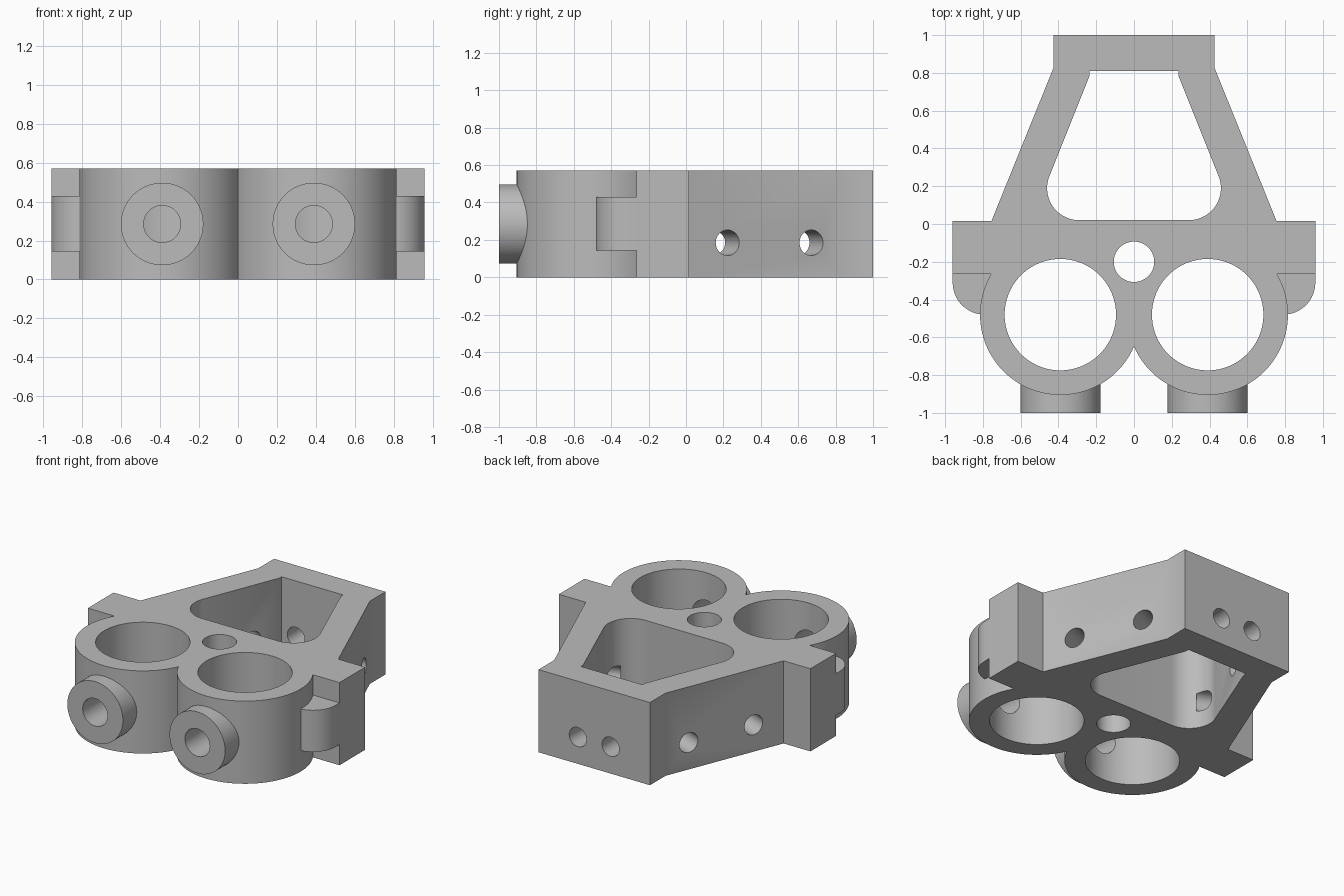
import bpy, bmesh, math
from mathutils import Matrix, Vector

default = bpy.data.objects.get("Cube")
if default:
    bpy.data.objects.remove(default, do_unlink=True)

HEIGHT = 0.57
MID = HEIGHT / 2
RING_X, RING_Y, RING_R, BORE_R = 0.39, -0.48, 0.425, 0.295

grey = bpy.data.materials.new("metal_grey")
grey.use_nodes = True
colour = (0.5, 0.5, 0.5, 1)
grey.diffuse_color = colour
grey.node_tree.nodes["Principled BSDF"].inputs["Base Color"].default_value = colour


def arc(cx, cy, r, start, end, steps):
    angles = [math.radians(start + (end - start) * i / steps) for i in range(steps + 1)]
    return [(cx + r * math.cos(a), cy + r * math.sin(a)) for a in angles]


def finish(bm, name):
    bmesh.ops.recalc_face_normals(bm, faces=bm.faces)
    mesh = bpy.data.meshes.new(name)
    bm.to_mesh(mesh)
    bm.free()
    mesh.materials.append(grey)
    obj = bpy.data.objects.new(name, mesh)
    bpy.context.collection.objects.link(obj)
    return obj


def prism(name, points, z0, z1):
    bm = bmesh.new()
    face = bm.faces.new([bm.verts.new((x, y, z0)) for x, y in points])
    top = bmesh.ops.extrude_face_region(bm, geom=[face])["geom"]
    verts = [v for v in top if isinstance(v, bmesh.types.BMVert)]
    bmesh.ops.translate(bm, verts=verts, vec=(0, 0, z1 - z0))
    return finish(bm, name)


def rod(name, start, end, radius, sides=64):
    start, end = Vector(start), Vector(end)
    axis = end - start
    turn = axis.to_track_quat("Z", "Y").to_matrix().to_4x4()
    bm = bmesh.new()
    bmesh.ops.create_cone(bm, cap_ends=True, segments=sides, radius1=radius, radius2=radius,
                          depth=axis.length,
                          matrix=Matrix.Translation((start + end) / 2) @ turn)
    return finish(bm, name)


def mirrored(half):
    """Close a half outline running from the back to the front on +x."""
    return half + [(-x, y) for x, y in reversed(half) if abs(x) > 1e-5]


def combine(target, tool, operation):
    tool.hide_render = True
    mod = target.modifiers.new(operation.lower(), "BOOLEAN")
    mod.operation, mod.solver, mod.object = operation, "EXACT", tool
    bpy.context.view_layer.objects.active = target
    bpy.ops.object.modifier_apply(modifier=mod.name)
    bpy.data.objects.remove(tool, do_unlink=True)


# Main body: back plate, tapered arms, shoulders and the two ring walls
join = math.degrees(math.asin((-0.265 - RING_Y) / RING_R))
cusp = -180 + math.degrees(math.acos(RING_X / RING_R))
ring_wall = arc(RING_X, RING_Y, RING_R, join, cusp, 56)
ring_wall[-1] = (0, ring_wall[-1][1])
outline = [(0.425, 1), (0.425, 0.83), (0.755, 0.015), (0.96, 0.015), (0.96, -0.265)]
body = prism("bracket_body", mirrored(outline + ring_wall), 0, HEIGHT)

# Rounded side tabs and front bosses
tab = [(0.72, -0.15), (0.96, -0.15)] + arc(0.79, -0.31, 0.17, 0, -90, 16) + [(0.72, -0.48)]
for s in (1, -1):
    combine(body, prism("side_tab", [(s * x, y) for x, y in tab], 0.143, 0.43), "UNION")
    combine(body, rod("front_boss", (s * RING_X, -1, MID), (s * RING_X, -0.72, MID), 0.212), "UNION")

# Pocket between the arms
pocket = [(0.235, 0.81), (0.235, 0.785)] + arc(0.29, 0.19, 0.17, 22, -90, 20)
combine(body, prism("pocket_cutter", mirrored(pocket), -0.1, HEIGHT + 0.1), "DIFFERENCE")

# Centre hole
combine(body, rod("centre_cutter", (0, -0.2, -0.1), (0, -0.2, HEIGHT + 0.1), 0.107), "DIFFERENCE")

# Ring bores, boss holes, back holes and holes square to the tapered arms
slope = math.atan2(0.33, 0.815)
normal = Vector((math.cos(slope), math.sin(slope), 0))
for s in (1, -1):
    flip = Vector((s, 1, 1))
    cutters = [
        ((RING_X, RING_Y, -0.1), (RING_X, RING_Y, HEIGHT + 0.1), BORE_R, 96),
        ((RING_X, -1.1, MID), (RING_X, RING_Y, MID), 0.095, 48),
        ((0.125, 1.1, 0.185), (0.125, 0.7, 0.185), 0.066, 40),
    ]
    for y in (0.222, 0.67):
        rim = Vector((0.755 - (y - 0.015) * math.tan(slope), y, 0.185))
        cutters.append((rim + normal * 0.1, rim - normal * 0.27, 0.068, 40))
    for start, end, radius, sides in cutters:
        combine(body, rod("hole_cutter", Vector(start) * flip, Vector(end) * flip, radius, sides),
                "DIFFERENCE")

# Smooth the curved walls and keep the edges crisp
bpy.ops.object.select_all(action="DESELECT")
body.select_set(True)
bpy.context.view_layer.objects.active = body
bpy.ops.object.shade_smooth_by_angle(angle=math.radians(25))
